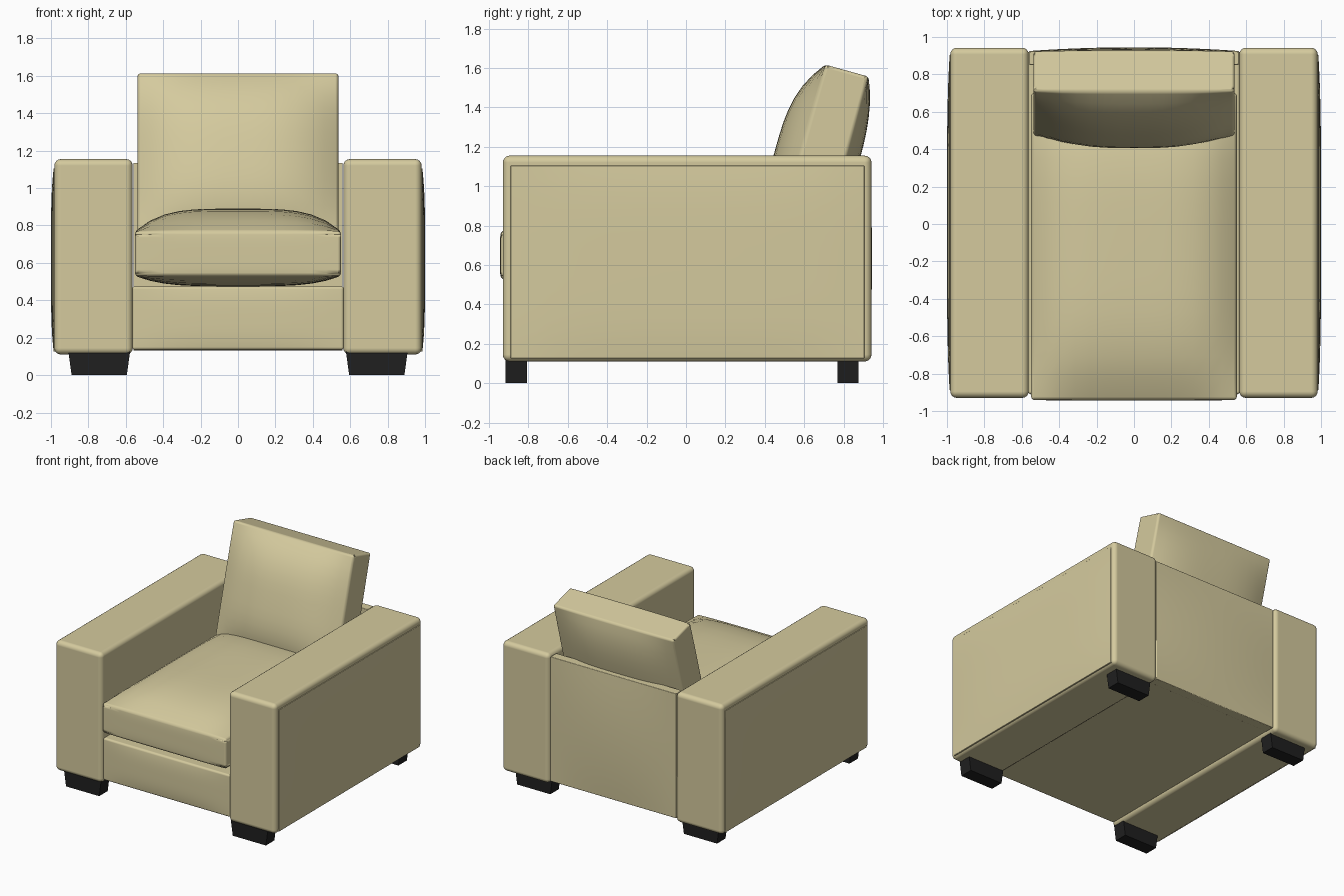
import bpy, bmesh, math
from mathutils import Matrix, Vector

if "Cube" in bpy.data.objects:
    bpy.data.objects.remove(bpy.data.objects["Cube"])


def material(name, rgb):
    m = bpy.data.materials.new(name)
    m.diffuse_color = (*rgb, 1)
    m.use_nodes = True
    m.node_tree.nodes["Principled BSDF"].inputs["Base Color"].default_value = m.diffuse_color
    return m


FABRIC = material("cream fabric", (0.66, 0.59, 0.34))
BLACK = material("black wood", (0.014, 0.014, 0.014))


def padded(name, lo, hi, puff=None, power=3, radius=0.03, cuts=13, matrix=None):
    """Rounded box from lo to hi; puff maps (axis, sign) to how far that side bulges."""
    puff = puff or {}
    lo, hi = Vector(lo), Vector(hi)
    mid, half = (lo + hi) / 2, (hi - lo) / 2
    bm = bmesh.new()
    bmesh.ops.create_cube(bm, size=2)
    if puff:
        bmesh.ops.subdivide_edges(bm, edges=bm.edges[:], cuts=cuts, use_grid_fill=True)
    for v in bm.verts:
        unit = v.co.copy()
        v.co = Vector(mid[i] + unit[i] * half[i] for i in range(3))
        for (axis, sign), amount in puff.items():
            if unit[axis] * sign > 0.999:
                k = 1
                for other in range(3):
                    if other != axis:
                        k *= 1 - min(1, abs(unit[other])) ** power
                v.co[axis] += sign * amount * k
    me = bpy.data.meshes.new(name)
    bm.to_mesh(me)
    bm.free()
    for p in me.polygons:
        p.use_smooth = True
    me.materials.append(FABRIC)
    ob = bpy.data.objects.new(name, me)
    bpy.context.collection.objects.link(ob)
    if matrix:
        ob.matrix_world = matrix
    b = ob.modifiers.new("rounding", 'BEVEL')
    b.width = radius
    b.segments = 4
    b.limit_method = 'ANGLE'
    b.angle_limit = math.radians(33)
    b.harden_normals = True
    return ob


def foot(name, x, y):
    """Block foot that narrows sideways towards the floor."""
    bm = bmesh.new()
    bmesh.ops.create_cube(bm, size=1)
    for v in bm.verts:
        wide = 0.33 if v.co.z > 0 else 0.295
        v.co = Vector((x + v.co.x * wide, y + v.co.y * 0.108, 0.0625 + v.co.z * 0.125))
    me = bpy.data.meshes.new(name)
    bm.to_mesh(me)
    bm.free()
    me.materials.append(BLACK)
    bpy.context.collection.objects.link(bpy.data.objects.new(name, me))


# Arms with a padded outer panel, and feet
for side, s in (("left", -1), ("right", 1)):
    xs = sorted((s * 0.563, s * 0.982))
    padded(side + "_arm", (xs[0], -0.93, 0.11), (xs[1], 0.942, 1.155), radius=0.035)
    xs = sorted((s * 0.93, s * 0.986))
    padded(side + "_arm_panel", (xs[0], -0.89, 0.125), (xs[1], 0.905, 1.105),
           {(0, s): 0.014}, power=4, radius=0.006)
    for end, y in (("front", -0.862), ("back", 0.822)):
        foot(f"{end}_{side}_foot", s * 0.742, y)

# Base with front rail, and back panel
padded("base", (-0.566, -0.91, 0.135), (0.566, 0.925, 0.475),
       {(1, -1): 0.012}, radius=0.015)
padded("back_panel", (-0.56, 0.85, 0.132), (0.56, 0.925, 1.135),
       {(1, 1): 0.02}, power=2, radius=0.02)

# Seat cushion with crowned top
padded("seat_cushion", (-0.55, -0.94, 0.53), (0.55, 0.7, 0.77),
       {(2, 1): 0.12, (2, -1): 0.055, (1, -1): 0.005}, power=4, radius=0.025)

# Leaning back cushion, pivoting on its top front edge
lean = Matrix.Translation((0, 0.707, 1.617)) @ Matrix.Rotation(math.radians(-15.5), 4, 'X')
padded("back_cushion", (-0.537, 0, -0.95), (0.537, 0.228, 0),
       {(1, -1): 0.13, (1, 1): 0.07}, power=3, radius=0.022, matrix=lean)
